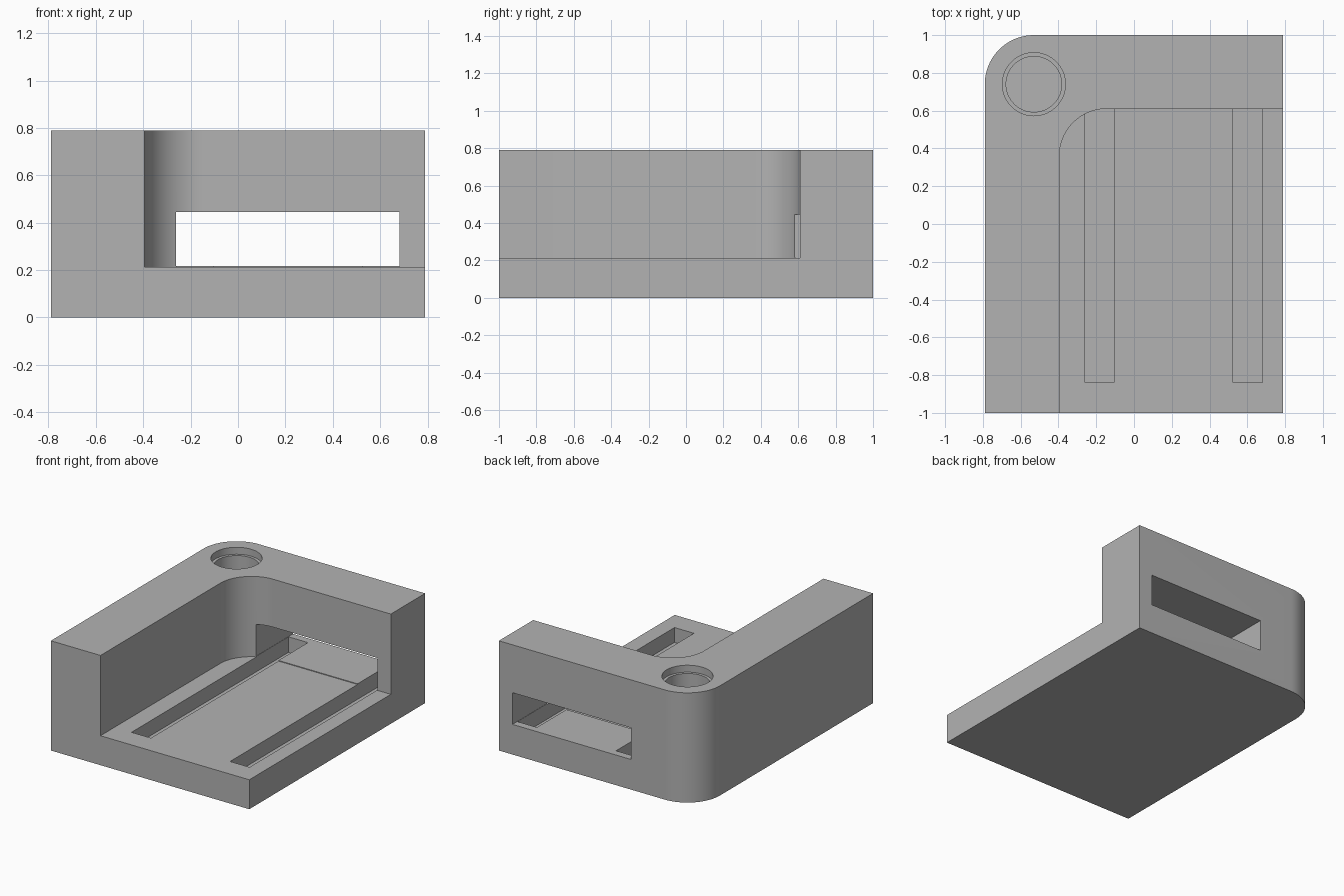
import bpy, bmesh
from math import pi, sin, cos, radians

if "Cube" in bpy.data.objects:
    bpy.data.objects.remove(bpy.data.objects["Cube"], do_unlink=True)

grey = bpy.data.materials.new("plain grey")
grey.use_nodes = True
colour = (0.45, 0.45, 0.45, 1)
grey.diffuse_color = colour
grey.node_tree.nodes["Principled BSDF"].inputs["Base Color"].default_value = colour


def prism(name, outline, z0, z1):
    """Extrude a counter-clockwise outline from z0 to z1."""
    bm = bmesh.new()
    low = [bm.verts.new((x, y, z0)) for x, y in outline]
    high = [bm.verts.new((x, y, z1)) for x, y in outline]
    bm.faces.new(low[::-1])
    bm.faces.new(high)
    for i in range(len(low)):
        j = (i + 1) % len(low)
        bm.faces.new((low[i], low[j], high[j], high[i]))
    mesh = bpy.data.meshes.new(name)
    bm.to_mesh(mesh)
    bm.free()
    mesh.materials.append(grey)
    obj = bpy.data.objects.new(name, mesh)
    bpy.context.collection.objects.link(obj)
    return obj


def arc(cx, cy, r, start, end, steps):
    angles = [start + (end - start) * i / steps for i in range(steps + 1)]
    return [(cx + r * cos(a), cy + r * sin(a)) for a in angles]


def rect(x0, x1, y0, y1, r=0):
    """Rectangle whose back corner on the -x side may be rounded."""
    corner = arc(x0 + r, y1 - r, r, pi / 2, pi, 24) if r else [(x0, y1)]
    return [(x0, y0), (x1, y0), (x1, y1)] + corner


def circle(cx, cy, r):
    return arc(cx, cy, r, 0, 2 * pi, 64)[:-1]


# Solid block with one rounded vertical corner
body = prism("bracket_body", rect(-0.79, 0.79, -1, 1, 0.26), 0, 0.79)

# Open pocket, rear window, two floor slots and the stepped round recess
cutters = [
    prism("pocket_cutter", rect(-0.395, 1, -1.2, 0.61, 0.25), 0.212, 1),
    prism("window_cutter", rect(-0.262, 0.682, 0.4, 1.2), 0.217, 0.445),
    prism("left_slot_cutter", rect(0.525, 0.68, -0.84, 0.946), 0.105, 0.3),
    prism("right_slot_cutter", rect(-0.26, -0.105, -0.84, 0.946), 0.105, 0.3),
    prism("recess_cutter", circle(-0.53, 0.74, 0.167), 0.74, 1),
    prism("bore_cutter", circle(-0.53, 0.74, 0.147), 0.212, 0.9),
]

bpy.ops.object.select_all(action='DESELECT')
bpy.context.view_layer.objects.active = body
body.select_set(True)
for cutter in cutters:
    cutter.hide_render = True
    mod = body.modifiers.new(cutter.name, 'BOOLEAN')
    mod.operation = 'DIFFERENCE'
    mod.solver = 'EXACT'
    mod.object = cutter
    bpy.ops.object.modifier_apply(modifier=mod.name)
    bpy.data.objects.remove(cutter, do_unlink=True)

bpy.ops.object.shade_smooth_by_angle(angle=radians(30))
